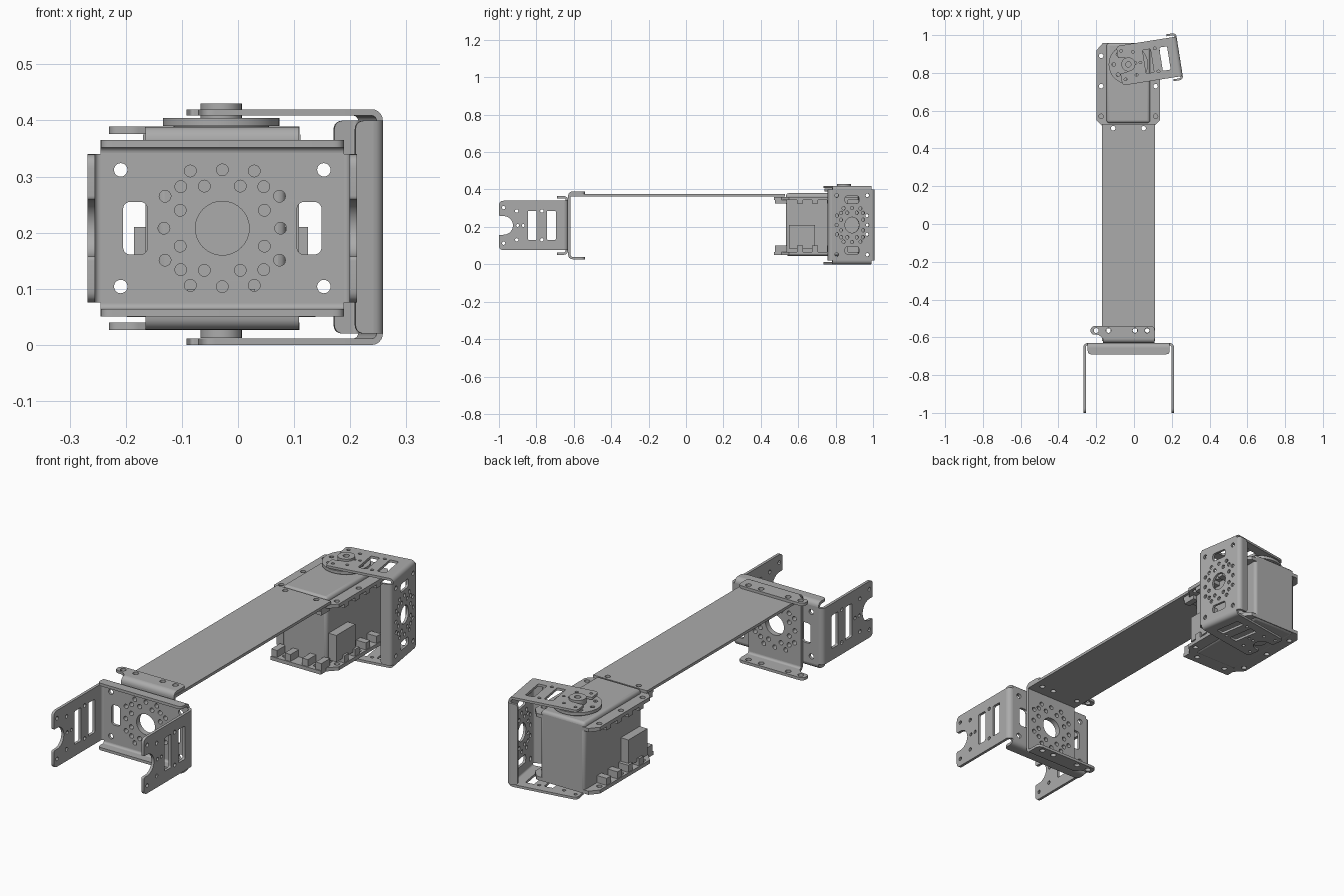
import bpy, bmesh, math
from mathutils import Matrix, Vector

if "Cube" in bpy.data.objects:
    bpy.data.objects.remove(bpy.data.objects["Cube"], do_unlink=True)

# Single metal colour
grey = bpy.data.materials.new("metal_grey")
grey.use_nodes = True
grey.diffuse_color = (0.41, 0.41, 0.41, 1)
grey.node_tree.nodes["Principled BSDF"].inputs["Base Color"].default_value = grey.diffuse_color

X, Y, Z = Vector((1, 0, 0)), Vector((0, 1, 0)), Vector((0, 0, 1))
T, R = 0.013, 0.023          # sheet thickness, outer bend radius
parts = []


def basis(origin, u, v):
    m = Matrix((u, v, u.cross(v))).transposed().to_4x4()
    m.translation = Vector(origin)
    return m


def circle(x, y, r, n=20):
    return [(x + r * math.cos(i * math.tau / n), y + r * math.sin(i * math.tau / n)) for i in range(n)]


def rounded(points):
    """Outline whose (x, y, radius) corners are turned into small curves."""
    out = []
    for i, p in enumerate(points):
        c = Vector(p[:2])
        if len(p) < 3:
            out.append(tuple(c))
            continue
        a = c + (Vector(points[i - 1][:2]) - c).normalized() * p[2]
        b = c + (Vector(points[(i + 1) % len(points)][:2]) - c).normalized() * p[2]
        for k in range(6):
            f = k / 5
            out.append(tuple(a * (1 - f) ** 2 + c * 2 * f * (1 - f) + b * f * f))
    return out


def rect(x, y, hx, hy, r=0.0):
    corners = [(x - hx, y - hy), (x + hx, y - hy), (x + hx, y + hy), (x - hx, y + hy)]
    return rounded([c + (r,) for c in corners]) if r else corners


def finish(name, mesh):
    mesh.materials.clear()
    mesh.materials.append(grey)
    ob = bpy.data.objects.new(name, mesh)
    bpy.context.collection.objects.link(ob)
    parts.append(ob)
    return ob


def sheet(name, m, outline, holes=(), depth=T):
    """Flat outline with holes, thickened along the local normal."""
    cu = bpy.data.curves.new(name, "CURVE")
    cu.dimensions, cu.fill_mode, cu.extrude = "2D", "BOTH", depth / 2
    for loop in (outline, *holes):
        sp = cu.splines.new("POLY")
        sp.points.add(len(loop) - 1)
        for pt, (x, y) in zip(sp.points, loop):
            pt.co = (x, y, 0, 1)
        sp.use_cyclic_u = True
    tmp = bpy.data.objects.new(name + "_curve", cu)
    bpy.context.collection.objects.link(tmp)
    dg = bpy.context.evaluated_depsgraph_get()
    mesh = bpy.data.meshes.new_from_object(tmp.evaluated_get(dg))
    bpy.data.objects.remove(tmp, do_unlink=True)
    mesh.transform(m @ Matrix.Translation((0, 0, depth / 2)))
    bm = bmesh.new()
    bm.from_mesh(mesh)
    bmesh.ops.remove_doubles(bm, verts=bm.verts, dist=1e-5)
    bmesh.ops.recalc_face_normals(bm, faces=bm.faces)
    bm.to_mesh(mesh)
    bm.free()
    return finish(name, mesh)


def box(name, lo, hi, bevel=0):
    lo, hi = Vector(lo), Vector(hi)
    bm = bmesh.new()
    bmesh.ops.create_cube(bm, size=1, matrix=Matrix.Translation((lo + hi) / 2) @ Matrix.Diagonal((*(hi - lo), 1)))
    mesh = bpy.data.meshes.new(name)
    bm.to_mesh(mesh)
    bm.free()
    ob = finish(name, mesh)
    if bevel:
        mod = ob.modifiers.new("bevel", "BEVEL")
        mod.width, mod.segments = bevel, 3


def fold(name, m, half, w, outline, holes=()):
    """Quarter bend and flange leaving the +z edge of a plate."""
    arc = [(math.cos(i * math.pi / 12), math.sin(i * math.pi / 12)) for i in range(7)]
    ring = [(R * a, R * b) for a, b in arc] + [((R - T) * a, (R - T) * b) for a, b in reversed(arc)]
    sheet(name + "_bend", m @ basis((w, -R, half - R), Z, Y), ring, depth=2 * w)
    sheet(name, m @ basis((0, 0, half), X, -Y), outline, holes)


def hub_holes():
    holes = [circle(0, 0, 0.048, 32)]
    for sx in (-1, 1):
        for sy in (-1, 1):
            for x, y in ((0.102, 0.057), (0.057, 0.102), (0.074, 0.074), (0.032, 0.075), (0.075, 0.032)):
                holes.append(circle(sx * x, sy * y, 0.0105, 16))
        holes += [circle(sx * 0.104, 0, 0.0105, 16), circle(0, sx * 0.104, 0.0105, 16)]
    return holes


def u_bracket(name, m):
    """Pierced plate with two long notched arms and two short lips."""
    holes = hub_holes()
    for s in (-1, 1):
        holes.append(rect(s * 0.155, 0, 0.022, 0.047, 0.015))
        holes += [circle(s * 0.181, k * 0.104, 0.012) for k in (-1, 1)]
    sheet(name + "_plate", m @ basis((0, 0, 0), X, Z), rect(0, 0, 0.217, 0.135), holes)
    # Arm outline with concave end
    n, d, h, end = 0.05, 0.345, 0.132, 0.37
    notch = [(n * math.cos(i * math.pi / 12), d - n * math.sin(i * math.pi / 12)) for i in range(13)]
    arm = rounded([(-h, R), (h, R), (h, end, 0.025), (n, end, 0.008)] + notch
                  + [(-n, end, 0.008), (-h, end, 0.025)])
    pierced = [rect(0, v, 0.078, 0.024, 0.008) for v in (0.09, 0.192)]
    pierced += [circle(0, v, 0.008, 12) for v in (0.24, 0.27)]
    for s in (-1, 1):
        pierced += [circle(s * x, v, 0.009, 12) for x, v in ((0.095, 0.345), (0.077, 0.275), (0.077, 0.141))]
    lip = rounded([(-0.217, R), (0.217, R), (0.217, 0.06, 0.02), (-0.217, 0.06, 0.02)])
    for side, quarter in (("left", 1), ("right", 3)):
        fold(f"{name}_{side}_arm", m @ Matrix.Rotation(quarter * math.pi / 2, 4, "Y"), 0.24, h, arm, pierced)
    for side, quarter in (("upper", 0), ("lower", 2)):
        fold(f"{name}_{side}_lip", m @ Matrix.Rotation(quarter * math.pi / 2, 4, "Y"), 0.157, 0.217, lip)


# Front gripper bracket
u_bracket("front_bracket", Matrix.Translation((-0.028, -0.63, 0.208)))

# C bracket joining the front bracket to the long strip
c_frame = Matrix.Translation((-0.028, -0.63, 0.208)) @ Matrix.Rotation(math.pi, 4, "Z")
sheet("joint_plate", c_frame @ basis((0, 0, 0), X, Z), rect(0, 0, 0.137, 0.158), hub_holes())
flange = [(-0.138, R), (-0.138, 0.09, 0.025), (0.202, 0.09, 0.025), (0.202, 0.045, 0.02), (0.16, 0.045, 0.015), (0.137, R)]
for side, s in (("upper", 1), ("lower", -1)):
    turn = Matrix.Rotation(0 if s > 0 else math.pi, 4, "Y")
    shape = rounded([(s * p[0], *p[1:]) for p in flange])
    fold(f"joint_{side}_flange", c_frame @ turn, 0.181, 0.137, shape,
         [circle(s * x, 0.066, 0.013) for x in (0.172, 0.107, -0.033, -0.098)])


def flat(z):
    return basis((0, 0, z), X, Y)


# Long arm strip
sheet("arm_strip", flat(0.362), rect(-0.029, -0.045, 0.14, 0.575),
      [circle(x, 0.507, 0.012) for x in (-0.11, 0.051)] + [circle(x, -0.564, 0.012) for x in (-0.135, 0.005, 0.07)])

# Motor case with connector block on both sides
box("motor_case", (-0.145, 0.535, 0.045), (0.085, 0.958, 0.38), 0.014)
box("motor_connector", (-0.185, 0.55, 0.085), (0.125, 0.69, 0.21))

# Mounting ears with chamfered corners, and their screw blocks
ear = [(-0.16, 0.47), (0.1, 0.47), (0.1, 0.51), (0.138, 0.55), (0.138, 0.92), (0.105, 0.958), (-0.165, 0.958),
       (-0.198, 0.92), (-0.198, 0.55), (-0.16, 0.51)]
ear_holes = [circle(x, y, 0.012) for x in (-0.174, 0.114) for y in (0.57, 0.73, 0.89)]
ear_holes += [circle(x, 0.507, 0.012) for x in (-0.11, 0.051)]
for side, z, block_lo, block_hi in (("upper", 0.344, 0.325, 0.344), ("lower", 0.05, 0.066, 0.1)):
    sheet(f"{side}_ear", flat(z), ear, ear_holes, 0.017)
    for x in (-0.17, 0.11):
        for y in (0.61, 0.69, 0.77, 0.85):
            box(f"{side}_screw_block", (x - 0.025, y - 0.016, block_lo), (x + 0.025, y + 0.016, block_hi))
    for x in (-0.145, -0.075, 0.015, 0.085):
        box(f"{side}_end_block", (x - 0.015, 0.475, block_lo), (x + 0.015, 0.54, block_hi))

# Output horn and lower idler
AX, AY = -0.03, 0.845
sheet("horn_neck", flat(0.375), circle(AX, AY, 0.085, 40), depth=0.016)
sheet("horn_disc", flat(0.39), circle(AX, AY, 0.104, 48),
      [circle(AX + x, AY + y, 0.01, 12) for x, y in circle(0, 0, 0.077, 8)], 0.014)
sheet("horn_hub", flat(0.403), circle(AX, AY, 0.037, 32), [circle(AX, AY, 0.014)], 0.027)
sheet("idler", flat(0.012), circle(AX, AY, 0.037, 32), depth=0.035)

# Swinging bracket on the horn, turned a little about the motor axis
turn = math.radians(9)
out = Vector((math.cos(turn), math.sin(turn), 0))
horn_frame = basis(Vector((AX, AY, 0.21)) + out * 0.275, Z, out)
u_bracket("horn_bracket", horn_frame @ Matrix.Diagonal((0.875, 0.875, 0.8, 1)))

# Smooth the curved edges, keep the corners sharp
bpy.ops.object.select_all(action="DESELECT")
for ob in parts:
    ob.select_set(True)
bpy.context.view_layer.objects.active = parts[0]
bpy.ops.object.shade_smooth_by_angle(angle=math.radians(30))
